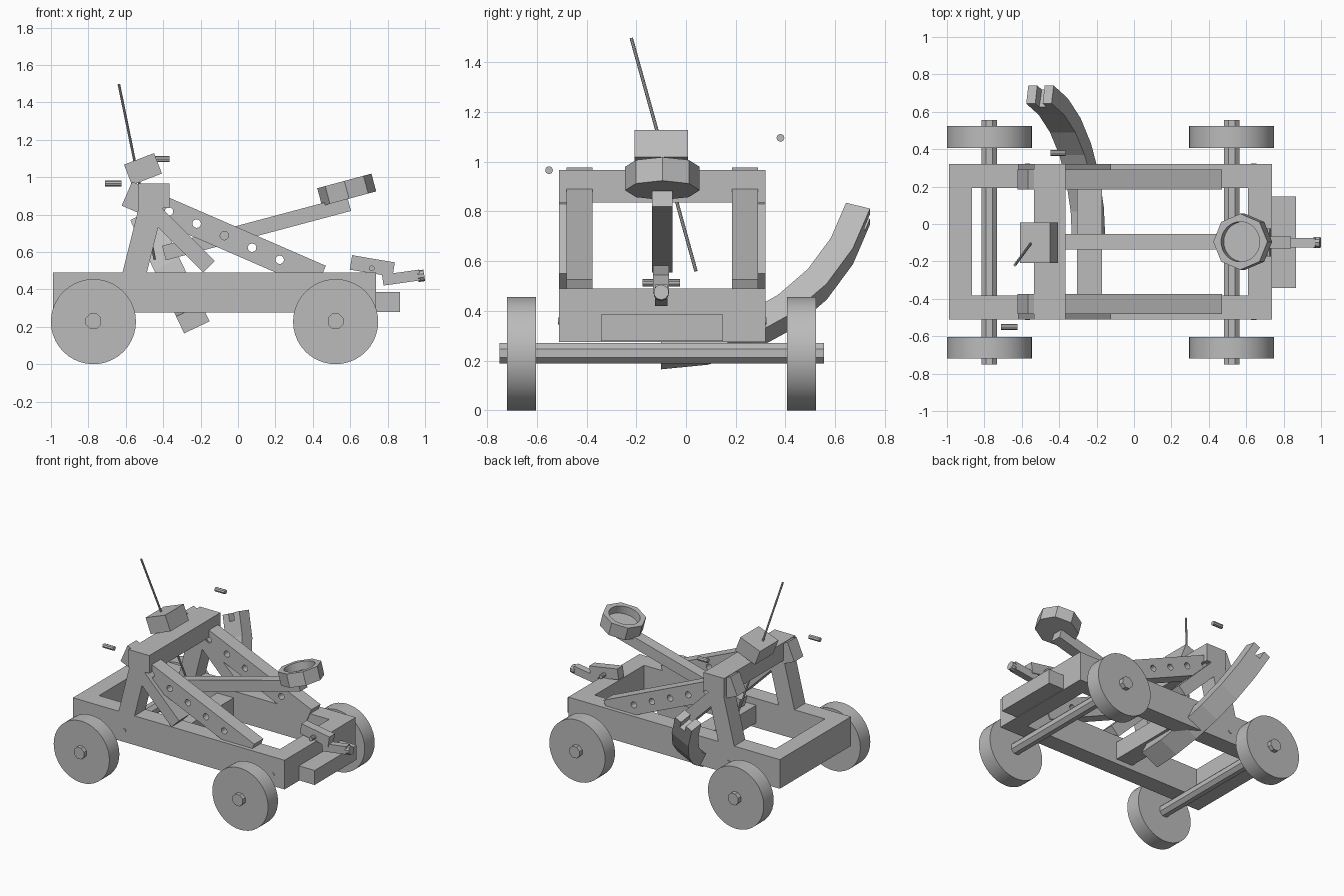
import bpy, bmesh, math
from math import sin, cos, radians
from mathutils import Vector, Matrix

if "Cube" in bpy.data.objects:
    bpy.data.objects.remove(bpy.data.objects["Cube"], do_unlink=True)

grey = bpy.data.materials.new("plain_grey")
grey.use_nodes = True
grey.diffuse_color = (0.5, 0.5, 0.5, 1)
grey.node_tree.nodes["Principled BSDF"].inputs["Base Color"].default_value = (0.5, 0.5, 0.5, 1)

MID = -0.095                      # centre line of the machine in y
SIDES = {"right": -1, "left": 1}  # names of the two long sides
X, Y, Z = Vector((1, 0, 0)), Vector((0, 1, 0)), Vector((0, 0, 1))


def finish(name, bm, smooth=False):
    bmesh.ops.recalc_face_normals(bm, faces=bm.faces[:])
    mesh = bpy.data.meshes.new(name)
    bm.to_mesh(mesh)
    bm.free()
    mesh.materials.append(grey)
    ob = bpy.data.objects.new(name, mesh)
    bpy.context.scene.collection.objects.link(ob)
    if smooth:
        bpy.ops.object.select_all(action='DESELECT')
        ob.select_set(True)
        bpy.context.view_layer.objects.active = ob
        bpy.ops.object.shade_smooth_by_angle(angle=radians(35))
    return ob


def box(name, centre, size, slope=0):
    """Box pitched upwards towards +x by slope degrees."""
    bm = bmesh.new()
    m = Matrix.Translation(centre) @ Matrix.Rotation(-radians(slope), 4, 'Y')
    bmesh.ops.create_cube(bm, size=1, matrix=m @ Matrix.Diagonal((*size, 1)))
    return finish(name, bm)


def span(name, x, y, z):
    """Upright box from its limits on each axis."""
    lims = (x, y, z)
    return box(name, [(a + b) / 2 for a, b in lims], [b - a for a, b in lims])


def plank(name, a, b, y, width, depth):
    """Box running between two (x, z) points."""
    d = Vector(b) - Vector(a)
    centre = ((a[0] + b[0]) / 2, y, (a[1] + b[1]) / 2)
    return box(name, centre, (d.length, width, depth), math.degrees(math.atan2(d.y, d.x)))


def rod(name, a, b, r, sides=12, smooth=True, turn=0):
    a, b = Vector(a), Vector(b)
    bm = bmesh.new()
    m = Matrix.Translation((a + b) / 2) @ (b - a).to_track_quat('Z', 'Y').to_matrix().to_4x4()
    bmesh.ops.create_cone(bm, cap_ends=True, segments=sides, radius1=r, radius2=r,
                          depth=(b - a).length, matrix=m @ Matrix.Rotation(turn, 4, 'Z'))
    return finish(name, bm, smooth)


def prism(name, pts, origin, u, v, w):
    """Outline in the u, v plane, extruded along w."""
    bm = bmesh.new()
    face = bm.faces.new([bm.verts.new(origin + u * p + v * q) for p, q in pts])
    new = bmesh.ops.extrude_face_region(bm, geom=[face])["geom"]
    bmesh.ops.translate(bm, vec=w, verts=[g for g in new if isinstance(g, bmesh.types.BMVert)])
    return finish(name, bm)


def cut(ob, cutters):
    """Subtract the cutters, bake the result and drop them."""
    for c in cutters:
        c.hide_render = True
        mod = ob.modifiers.new("cut", 'BOOLEAN')
        mod.operation, mod.object, mod.solver = 'DIFFERENCE', c, 'EXACT'
    bpy.context.view_layer.update()
    baked = bpy.data.meshes.new_from_object(ob.evaluated_get(bpy.context.evaluated_depsgraph_get()))
    ob.modifiers.clear()
    ob.data = baked
    for c in cutters:
        bpy.data.objects.remove(c, do_unlink=True)


# Chassis
for side, s in SIDES.items():
    inner, outer = MID + s * 0.287, MID + s * 0.415
    span(side + "_rail", (-0.99, 0.737), sorted((inner, outer)), (0.275, 0.49))
    for i, x in enumerate((-0.57, 0.64)):
        rod(f"{side}_rail_peg_{i}", (x, outer - s * 0.05, 0.36), (x, outer + s * 0.004, 0.36), 0.014)
for name, x in (("rear_cross_member", (-0.99, -0.867)), ("front_cross_member", (0.61, 0.737))):
    span(name, x, (MID - 0.287, MID + 0.287), (0.275, 0.49))
span("middle_cross_bar", (-0.305, -0.17), (MID - 0.287, MID + 0.287), (0.31, 0.44))
span("bumper_block", (0.737, 0.865), (-0.342, 0.148), (0.278, 0.385))

# Axles and wheels
for end, x in (("rear", -0.773), ("front", 0.522)):
    rod(end + "_axle", (x, -0.75, 0.23), (x, 0.555, 0.23), 0.045, 8, turn=radians(22.5))
    for side, y in (("right", -0.662), ("left", 0.465)):
        rod(f"{end}_{side}_wheel", (x, y - 0.058, 0.2275), (x, y + 0.058, 0.2275), 0.2275, 40)

# Uprights, short struts and drilled long braces
for side, s in SIDES.items():
    y_mid = MID + s * 0.351
    prism(side + "_upright", [(-0.62, 0.48), (-0.49, 0.48), (-0.40, 0.84), (-0.53, 0.84)],
          Y * (y_mid - 0.064), X, Z, Y * 0.128)
    plank(side + "_short_strut", (-0.47, 0.835), (-0.155, 0.52), y_mid, 0.128, 0.087)
    a, b = Vector((-0.594, 0.912)), Vector((0.442, 0.462))
    y_brace = MID + s * 0.333
    brace = plank(side + "_long_brace", a, b, y_brace, 0.105, 0.14)
    holes = []
    for i in range(5):
        x, z = -0.369 + i * 0.148, 0.816 - i * 0.0645
        holes.append(rod("hole", (x, y_brace - 0.1, z), (x, y_brace + 0.1, z), 0.023, 12, False))
    cut(brace, holes)
span("top_beam", (-0.535, -0.367), (MID - 0.415, MID + 0.415), (0.835, 0.967))

# Throwing arm and cup
plank("throwing_arm", (-0.396, 0.594), (0.594, 0.858), MID, 0.083, 0.08)
base, axis = Vector((0.594, MID, 0.885)), Vector((-0.26, 0, 0.966))
cup = rod("cup", base, base + axis * 0.098, 0.15, 8, False)
cut(cup, [rod("recess", base + axis * 0.04, base + axis * 0.15, 0.107, 32, False)])

# Half bow on a tilted plane, with a notched tip
u, w = Vector((-0.43, 0, 0.903)), Vector((0.903, 0, 0.43))
foot = Vector((-0.22, -0.1, 0.197))
angles = [radians(75 * i / 6) for i in range(7)]
arc = lambda r, seq: [(r * sin(t), 0.87 - r * cos(t)) for t in seq]
bow = prism("half_bow", arc(0.87, angles) + arc(0.77, angles[::-1]),
            foot - w * 0.075, Y, u, w * 0.15)
tip = [radians(71), radians(80)]
cut(bow, [prism("notch", arc(0.95, tip) + arc(0.7, tip[::-1]), foot - w * 0.022, Y, u, w * 0.044)])

# Tilted box on the beam, thin stick and loose pegs
box("beam_box", (-0.508, -0.1, 1.043), (0.172, 0.215, 0.117), 21)
rod("thin_stick", (-0.637, -0.22, 1.497), (-0.445, 0.04, 0.56), 0.007, 8)
rod("left_loose_peg", (-0.447, 0.38, 1.096), (-0.367, 0.38, 1.096), 0.016, 8)
rod("right_loose_peg", (-0.71, -0.551, 0.966), (-0.623, -0.551, 0.966), 0.016, 8)

# Release catch
box("catch_block", (0.718, -0.1, 0.525), (0.232, 0.064, 0.078), -9.5)
rod("catch_pin", (0.715, -0.175, 0.513), (0.715, -0.025, 0.513), 0.015, 10)
box("catch_lever", (0.873, -0.1, 0.463), (0.2, 0.05, 0.058), 8)
rod("catch_knob", (0.962, -0.1, 0.47), (0.996, -0.1, 0.475), 0.031, 10)
